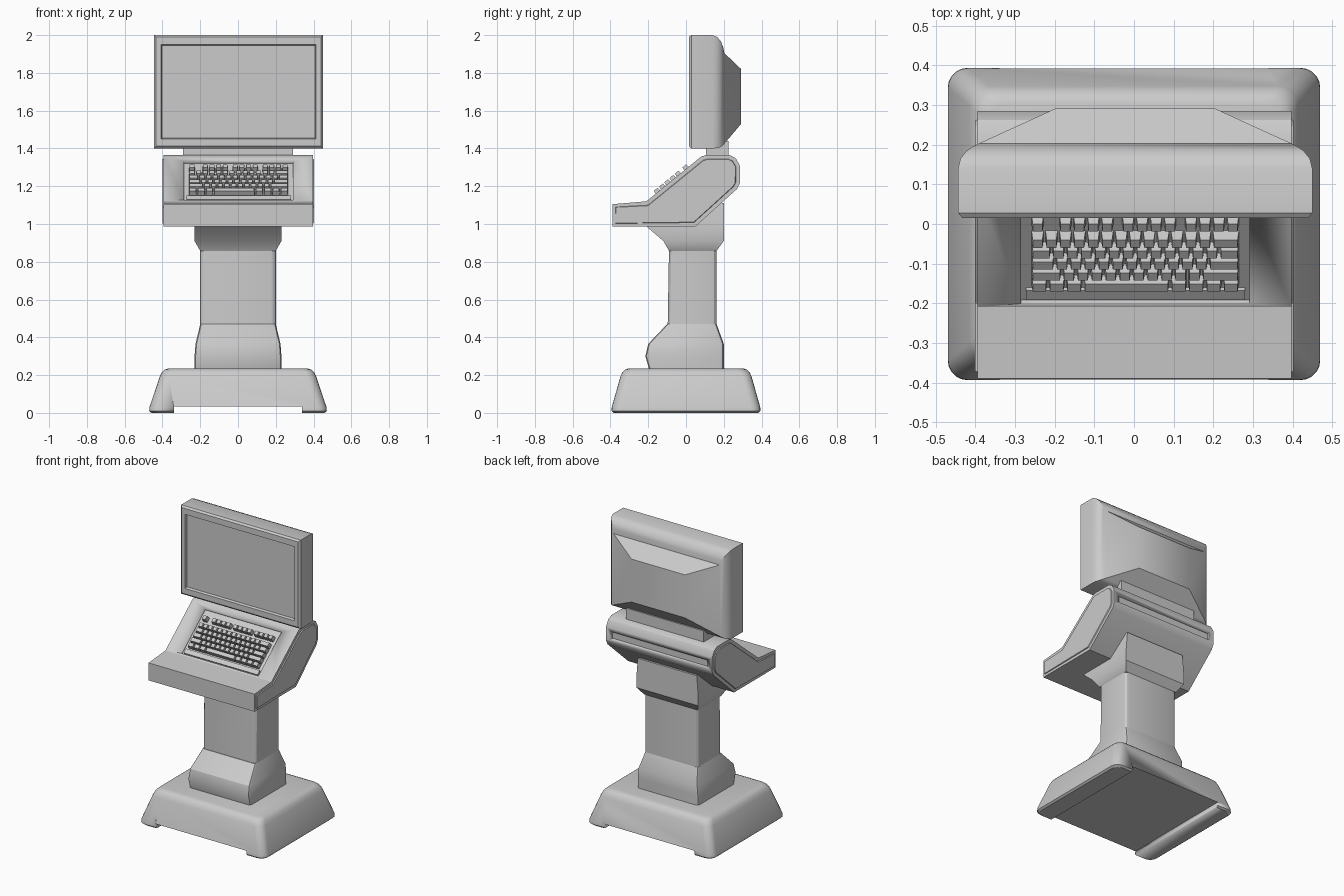
import bpy, bmesh, math
from mathutils import Vector

if "Cube" in bpy.data.objects:
    bpy.data.objects.remove(bpy.data.objects["Cube"])

grey = bpy.data.materials.new("light_grey")
grey.use_nodes = True
grey.diffuse_color = (0.6, 0.6, 0.6, 1)
grey.node_tree.nodes["Principled BSDF"].inputs["Base Color"].default_value = (0.6, 0.6, 0.6, 1)


def finish(name, bm, angle=30):
    bmesh.ops.recalc_face_normals(bm, faces=bm.faces)
    mesh = bpy.data.meshes.new(name)
    bm.to_mesh(mesh)
    bm.free()
    mesh.materials.append(grey)
    obj = bpy.data.objects.new(name, mesh)
    bpy.context.collection.objects.link(obj)
    bpy.ops.object.select_all(action='DESELECT')
    obj.select_set(True)
    bpy.context.view_layer.objects.active = obj
    bpy.ops.object.shade_smooth_by_angle(angle=math.radians(angle))
    return obj


def rounded_rect(u0, u1, v0, v1, r, segs):
    if r == 0:
        return [(u0, v0), (u1, v0), (u1, v1), (u0, v1)]
    corners = [(u0 + r, v0 + r, 180), (u1 - r, v0 + r, 270), (u1 - r, v1 - r, 0), (u0 + r, v1 - r, 90)]
    pts = []
    for cu, cv, start in corners:
        for i in range(segs + 1):
            a = math.radians(start + 90 * i / segs)
            pts.append((cu + r * math.cos(a), cv + r * math.sin(a)))
    return pts


def loft(name, rings, axis='z', r=0, segs=4):
    """Skin rectangles (t, half width, v0, v1) stacked along an axis."""
    bm = bmesh.new()
    loops = []
    for t, hw, v0, v1 in rings:
        pts = rounded_rect(-hw, hw, v0, v1, r, segs)
        loops.append([bm.verts.new((u, v, t) if axis == 'z' else (u, t, v)) for u, v in pts])
    for a, b in zip(loops, loops[1:]):
        for i in range(len(a)):
            j = (i + 1) % len(a)
            bm.faces.new((a[i], a[j], b[j], b[i]))
    bm.faces.new(loops[0])
    bm.faces.new(loops[-1])
    return finish(name, bm)


def prism(bm, profile, x0, x1):
    """Extrude a (y, z) profile along x; returns the two end faces."""
    a = [bm.verts.new((x0, y, z)) for y, z in profile]
    b = [bm.verts.new((x1, y, z)) for y, z in profile]
    for i in range(len(a)):
        j = (i + 1) % len(a)
        bm.faces.new((a[i], a[j], b[j], b[i]))
    return [bm.faces.new(a), bm.faces.new(b)]


def cut(target, profile, x0, x1):
    bm = bmesh.new()
    prism(bm, profile, x0, x1)
    cutter = finish("cutter", bm)
    cutter.hide_render = True
    mod = target.modifiers.new("cut", 'BOOLEAN')
    mod.operation, mod.solver, mod.object = 'DIFFERENCE', 'EXACT', cutter
    bpy.ops.object.select_all(action='DESELECT')
    target.select_set(True)
    bpy.context.view_layer.objects.active = target
    bpy.ops.object.modifier_apply(modifier=mod.name)
    bpy.data.objects.remove(cutter)


# Base with a shallow channel between two foot strips
base = loft("base", [
    (0, .458, -.383, .383), (.01, .47, -.394, .394), (.03, .469, -.393, .393),
    (.19, .415, -.348, .348), (.215, .403, -.337, .337), (.229, .388, -.322, .322),
    (.235, .37, -.305, .305)], r=.05, segs=5)
cut(base, [(-.5, -.1), (.5, -.1), (.5, .033), (-.5, .033)], -.34, .34)

# Pedestal: flared foot, shaft and bracket under the console
loft("column_foot", [
    (.22, .23, -.192, .2), (.3, .23, -.215, .2), (.365, .225, -.2, .2), (.47, .2, -.1, .162)],
    r=.02, segs=2)
loft("column_shaft", [(.46, .2, -.097, .162), (.87, .2, -.09, .162)], r=.025, segs=3)
loft("column_bracket", [
    (.858, .2, -.09, .162), (.91, .23, -.12, .2), (.992, .23, -.215, .2), (1.11, .22, 0, .2)])

# Console body with raised side panels
slope_start = Vector((0, -.21, 1.12))
slope_end = Vector((0, .08, 1.357))
profile = [(-.39, .987), (-.39, 1.105), (slope_start.y, slope_start.z), (slope_end.y, slope_end.z),
           (.11, 1.366), (.23, 1.366), (.262, 1.35), (.285, 1.31), (.285, 1.215), (.27, 1.185), (.05, .987)]
bm = bmesh.new()
ends = prism(bm, profile, -.395, .397)
bmesh.ops.recalc_face_normals(bm, faces=bm.faces)
for face in ends:
    bmesh.ops.inset_region(bm, faces=[face], thickness=.022)
    bmesh.ops.inset_region(bm, faces=[face], thickness=.003, depth=.006)
console = finish("console", bm)

# Keyboard tray on the slope, vent slot on the back
along = (slope_end - slope_start).normalized()
up = Vector((0, -along.z, along.y))


def on_slope(s, n):
    return slope_start + along * s + up * n


tray = [on_slope(s, n) for s, n in ((.012, -.014), (.335, -.014), (.335, .05), (.012, .05))]
cut(console, [(p.y, p.z) for p in tray], -.285, .292)
cut(console, [(.27, 1.235), (.3, 1.235), (.3, 1.285), (.27, 1.285)], -.36, .36)

# Keyboard: rows of key widths in key units, negative for gaps
block = [1] * 4
rows = [
    (.274, [1, -1] + block + [-.5] + block + [-.5] + block),
    (.222, [1] * 13 + [2]),
    (.186, [1.5] + [1] * 12 + [1.5]),
    (.150, [1.75] + [1] * 11 + [2.25]),
    (.114, [2.25] + [1] * 10 + [2.75]),
    (.078, [1.25] * 3 + [6.25] + [1.25] * 4),
]
unit = .0352
bm = bmesh.new()
for s, widths in rows:
    x = -.261
    for w in widths:
        x_next = x + abs(w) * unit
        if w > 0:
            loops = []
            for n, inset in ((-.016, .002), (.018, .0055)):
                loops.append([bm.verts.new(on_slope(s + ds * (.018 - inset), n) + Vector((px, 0, 0)))
                              for px, ds in ((x + inset, -1), (x_next - inset, -1),
                                             (x_next - inset, 1), (x + inset, 1))])
            low, top = loops
            for i in range(4):
                j = (i + 1) % 4
                bm.faces.new((low[i], low[j], top[j], top[i]))
            bm.faces.new(low[::-1])
            bm.faces.new(top)
        x = x_next
finish("keyboard_keys", bm)

# Low bar in front of the keys
bm = bmesh.new()
bar = [on_slope(s, n) for s, n in ((.02, -.016), (.052, -.016), (.052, -.004), (.02, -.004))]
prism(bm, [(p.y, p.z) for p in bar], -.272, .28)
finish("keyboard_front_bar", bm)

# Monitor neck
loft("monitor_neck", [(1.35, .29, .105, .225), (1.44, .29, .105, .225)])

# Monitor: recessed screen, bezel, body and tapered rear housing
monitor = loft("monitor", [
    (.032, .405, 1.455, 1.945), (.015, .41, 1.45, 1.95), (.015, .436, 1.413, 1.99),
    (.028, .447, 1.4, 2.0), (.14, .447, 1.4, 2.0), (.165, .441, 1.402, 1.99),
    (.185, .425, 1.408, 1.967), (.197, .407, 1.418, 1.935), (.203, .395, 1.425, 1.905),
    (.292, .2, 1.53, 1.82)], axis='y')
monitor.location.x = .003
